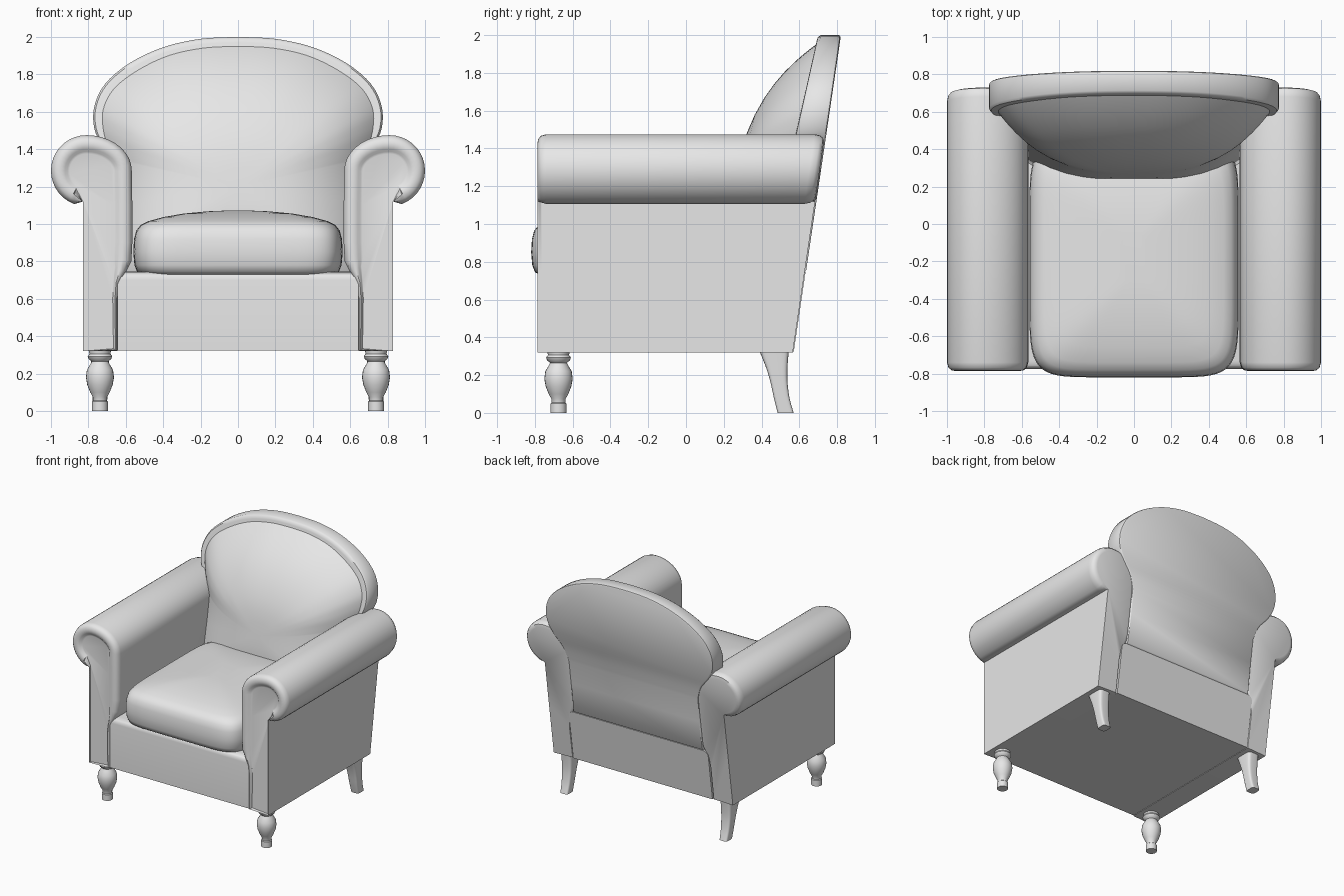
import bpy, bmesh, math
from mathutils import Vector

cube = bpy.data.objects.get("Cube")
if cube:
    bpy.data.objects.remove(cube, do_unlink=True)

grey = bpy.data.materials.new("plain_grey")
grey.use_nodes = True
grey.diffuse_color = (0.8, 0.8, 0.8, 1)
grey.node_tree.nodes["Principled BSDF"].inputs["Base Color"].default_value = (0.8, 0.8, 0.8, 1)

FLOOR = 0.32                      # underside of the upholstery


def back_y(z):
    """Raked plane shared by every rear surface."""
    return 0.57 + 0.148 * (z - FLOOR)


def finish(name, bm, angle=40):
    bmesh.ops.recalc_face_normals(bm, faces=bm.faces)
    mesh = bpy.data.meshes.new(name)
    bm.to_mesh(mesh)
    bm.free()
    mesh.materials.append(grey)
    ob = bpy.data.objects.new(name, mesh)
    bpy.context.collection.objects.link(ob)
    bpy.ops.object.select_all(action='DESELECT')
    ob.select_set(True)
    bpy.context.view_layer.objects.active = ob
    bpy.ops.object.shade_smooth_by_angle(angle=math.radians(angle))
    return ob


def loft(name, rings, side=1, angle=40):
    """Skin a stack of equal rings and cap both ends."""
    bm = bmesh.new()
    rows = [[bm.verts.new((side * x, y, z)) for x, y, z in ring] for ring in rings]
    n = len(rows[0])
    for a, b in zip(rows, rows[1:]):
        for i in range(n):
            j = (i + 1) % n
            bm.faces.new((a[i], a[j], b[j], b[i]))
    bm.faces.new(rows[0])
    bm.faces.new(rows[-1])
    return finish(name, bm, angle)


def curve_through(points, steps=4):
    """Catmull-Rom points through an open list."""
    p = [Vector(q) for q in [points[0]] + points + [points[-1]]]
    out = []
    for a, b, c, d in zip(p, p[1:], p[2:], p[3:]):
        for k in range(steps):
            t = k / steps
            out.append(0.5 * (2 * b + (c - a) * t + (2 * a - 5 * b + 4 * c - d) * t ** 2
                              + (3 * b - a - 3 * c + d) * t ** 3))
    return [tuple(q) for q in out] + [points[-1]]


def inset(outline, weights, amount):
    """Shrink a counter-clockwise (x, z) outline."""
    out = []
    n = len(outline)
    for i, (x, z) in enumerate(outline):
        a = Vector(outline[i - 1])
        b = Vector(outline[(i + 1) % n])
        d = (b - a).normalized()
        w = amount * weights[i]
        out.append((x - d.y * w, max(z + d.x * w, FLOOR)))
    return out


# Rolled arms: scroll profile with a padded front border
profile = [(0.83, FLOOR, 0), (0.83, 0.75, 0), (0.83, 1.12, 0)]
for k in range(26):
    a = math.radians(-70 + 10 * k)
    rx = 0.19 if math.cos(a) > 0 else 0.242
    profile.append((0.81 + rx * math.cos(a), 1.285 + 0.19 * math.sin(a), 1))
profile += [(0.565, 1.1, 1), (0.565, 0.9, 1), (0.57, 0.8, 1), (0.6, 0.74, 0.7),
            (0.638, 0.68, 0.3), (0.645, 0.6, 0.25), (0.645, FLOOR, 0.25)]
shape = [(x, z) for x, z, w in profile]
weights = [w for x, z, w in profile]
rings = []
for depth, amount in ((-0.765, 0.1), (-0.768, 0.088), (-0.78, 0.075), (-0.787, 0.05),
                      (-0.782, 0.025), (-0.768, 0.008), (-0.74, 0)):
    rings.append([(x, depth, z) for x, z in inset(shape, weights, amount)])
for drop, amount in ((0.06, 0), (0.03, 0.006), (0.012, 0.02), (0.005, 0.045)):
    rings.append([(x, back_y(z) - drop, z) for x, z in inset(shape, weights, amount)])
for side, label in ((1, "left"), (-1, "right")):
    loft(label + "_arm", rings, side)

# Seat base: raked box with a softened top edge
bm = bmesh.new()
bmesh.ops.create_cube(bm, size=1)
for v in bm.verts:
    z = 0.745 if v.co.z > 0 else FLOOR + 0.004
    y = -0.775 if v.co.y < 0 else back_y(z)
    v.co = (0.645 * (1 if v.co.x > 0 else -1), y, z)
top = [e for e in bm.edges if all(v.co.z > 0.7 for v in e.verts)
       and not all(v.co.y > 0 for v in e.verts)]
bmesh.ops.bevel(bm, geom=top, offset=0.045, segments=5, profile=0.5, affect='EDGES')
finish("seat_base", bm)


# Seat cushion: rounded-rectangle layers rising to a dome
def rounded_box(hx, hy, cy, z, n=7, count=64):
    ring = []
    for k in range(count):
        a = 2 * math.pi * (k + 0.5) / count
        c, s = math.cos(a), math.sin(a)
        ring.append((math.copysign(hx * abs(c) ** (2 / n), c),
                     cy + math.copysign(hy * abs(s) ** (2 / n), s), z))
    return ring


layers = [(0.05, 0.73), (0.02, 0.745), (0.006, 0.78), (0, 0.85), (0.004, 0.92), (0.016, 0.965),
          (0.04, 0.995), (0.08, 1.015), (0.16, 1.037), (0.27, 1.056), (0.4, 1.068), (0.5, 1.072)]
loft("seat_cushion", [rounded_box(0.56 - i, 0.635 - i, -0.185, z) for i, z in layers], angle=60)


# Backrest shell: wide arched slab that narrows between the arms
def mirrored(half):
    """Close a right half, running bottom to top centre, counter-clockwise."""
    return half + [(-x, z) for x, z in reversed(half[:-1])]


def front_y(z):
    return back_y(z) - min(0.12 + 0.075 * (2 - z), 0.165)


head = [(0.6, 1.2), (0.64, 1.31), (0.72, 1.41), (0.768, 1.51), (0.768, 1.63), (0.71, 1.75),
        (0.58, 1.86), (0.4, 1.945), (0.2, 1.99), (0, 2.0)]
shell = mirrored([(0.6, 0.745), (0.6, 1.0)] + curve_through(head))
ones = [1] * len(shell)
rings = [[(x, front_y(z) + d, z) for x, z in inset(shell, ones, a)]
         for d, a in ((0, 0.03), (0.002, 0.01), (0.015, 0))]
rings += [[(x, back_y(z) - d, z) for x, z in inset(shell, ones, a)]
          for d, a in ((0.012, 0), (0.003, 0.003), (-0.002, 0.012))]
loft("backrest_shell", rings)

# Backrest cushion: concentric rings swelling forward
pad = [(0.69, 1.35), (0.71, 1.43), (0.73, 1.52), (0.728, 1.62), (0.67, 1.73),
       (0.54, 1.83), (0.37, 1.91), (0.18, 1.95), (0, 1.958)]
pad = mirrored([(0.35, 0.6), (0.72, 0.6), (0.72, 0.85), (0.7, 1.1)] + curve_through(pad))
rings = []
for s in (1, 0.985, 0.96, 0.92, 0.87, 0.8, 0.72, 0.62, 0.5, 0.38, 0.26, 0.14, 0.04):
    ring = []
    for x, z in pad:
        z = 1.2 + (z - 1.2) * s
        ring.append((x * s, front_y(z) + 0.01 * s ** 8 - 0.275 * (1 - s ** 3), z))
    rings.append(ring)
loft("backrest_cushion", rings, angle=60)

# Legs: turned at the front, sabre-shaped at the back
turning = [(0.042, 0), (0.042, 0.05), (0.036, 0.055), (0.038, 0.075), (0.052, 0.1), (0.068, 0.14),
           (0.075, 0.18), (0.07, 0.22), (0.052, 0.25), (0.044, 0.265), (0.06, 0.278),
           (0.066, 0.292), (0.056, 0.306), (0.06, 0.33)]
sabre = curve_through([(0.485, 0.57, 0), (0.465, 0.548, 0.08), (0.445, 0.537, 0.17),
                       (0.42, 0.538, 0.25), (0.385, 0.545, 0.335)], 3)
for side, label in ((1, "left"), (-1, "right")):
    rings = [[(0.738 + r * math.cos(k * math.pi / 12), -0.675 + r * math.sin(k * math.pi / 12), z)
              for k in range(24)] for r, z in turning]
    loft(label + "_front_leg", rings, side)
    rings = []
    for near, far, z in sabre:
        half = 0.036 + 0.05 * z
        rings.append([(x, y, z) for x, y, _ in
                      ((px + 0.738, py, 0) for px, py, _ in
                       rounded_box(half, (far - near) / 2, (far + near) / 2, z, 5, 24))])
    loft(label + "_back_leg", rings, side)
